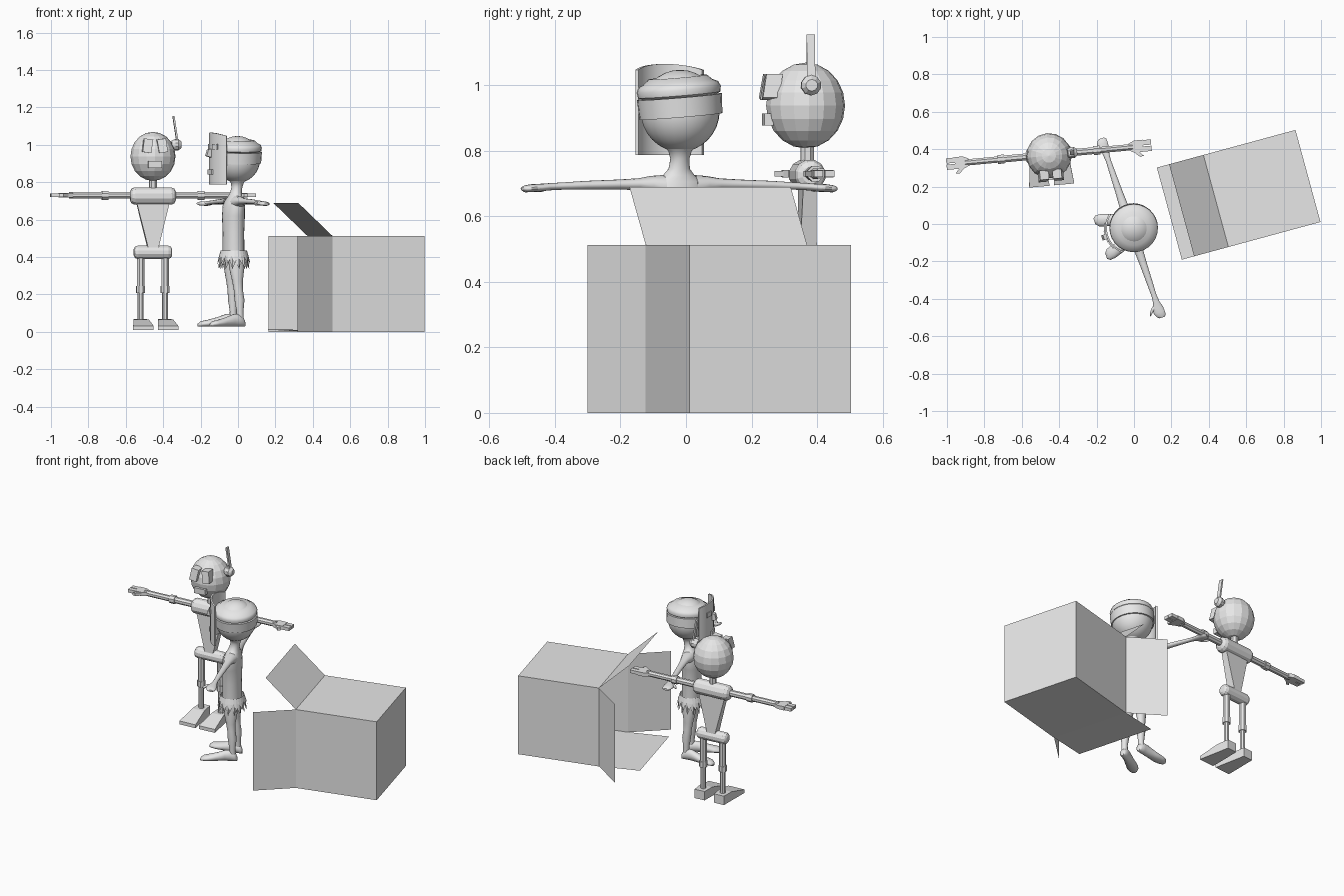
import bpy, bmesh, math
from mathutils import Matrix, Vector

if "Cube" in bpy.data.objects:
    bpy.data.objects.remove(bpy.data.objects["Cube"])

grey = bpy.data.materials.new("plain_grey")
grey.diffuse_color = (0.8, 0.8, 0.8, 1)
grey.use_nodes = True
grey.node_tree.nodes["Principled BSDF"].inputs["Base Color"].default_value = grey.diffuse_color
frame = Matrix()          # placement of the group being built


def finish(name, bm, smooth=False, local=Matrix(), closed=True):
    if closed:
        bmesh.ops.recalc_face_normals(bm, faces=bm.faces[:])
    bm.transform(frame @ local)
    me = bpy.data.meshes.new(name)
    bm.to_mesh(me)
    bm.free()
    me.materials.append(grey)
    if smooth:
        for p in me.polygons:
            p.use_smooth = True
        me.set_sharp_from_angle(angle=math.radians(50))
    ob = bpy.data.objects.new(name, me)
    bpy.context.collection.objects.link(ob)
    return ob


def loft(name, axis, sections, seg=16, smooth=False, local=Matrix()):
    """Elliptical rings (t, a, b, ra, rb) joined along an axis, capped."""
    bm = bmesh.new()
    rings = []
    for t, a, b, ra, rb in sections:
        ring = []
        for i in range(seg):
            w = 2 * math.pi * (i + 0.5) / seg
            u, v = a + ra * math.cos(w), b + rb * math.sin(w)
            ring.append(bm.verts.new({'x': (t, u, v), 'y': (u, t, v), 'z': (u, v, t)}[axis]))
        rings.append(ring)
    for r, q in zip(rings, rings[1:]):
        for i in range(seg):
            j = (i + 1) % seg
            bm.faces.new((r[i], r[j], q[j], q[i]))
    bm.faces.new(rings[0])
    bm.faces.new(rings[-1])
    return finish(name, bm, smooth, local)


def hull(name, pts, local=Matrix()):
    bm = bmesh.new()
    for p in pts:
        bm.verts.new(p)
    bmesh.ops.convex_hull(bm, input=bm.verts[:])
    bmesh.ops.dissolve_limit(bm, angle_limit=0.01, verts=bm.verts[:], edges=bm.edges[:])
    return finish(name, bm, local=local)


def box(name, c, h, local=Matrix()):
    return hull(name, [(c[0] + i * h[0], c[1] + j * h[1], c[2] + k * h[2])
                       for i in (-1, 1) for j in (-1, 1) for k in (-1, 1)], local)


def ball(name, c, r, seg, rings, smooth):
    bm = bmesh.new()
    bmesh.ops.create_uvsphere(bm, u_segments=seg, v_segments=rings, radius=1)
    return finish(name, bm, smooth, Matrix.Translation(c) @ Matrix.Diagonal((*r, 1)))


def panels(name, quads):
    bm = bmesh.new()
    for q in quads:
        bm.faces.new([bm.verts.new(p) for p in q])
    bmesh.ops.remove_doubles(bm, verts=bm.verts[:], dist=1e-5)
    return finish(name, bm, closed=False)


def capsule(name, z, half, r):
    loft(name, 'x', [(s * half * k, 0, z, r * f, r * f) for s, k, f in
                     ((-1, 1, .55), (-1, .93, .85), (-1, .8, 1), (1, .8, 1), (1, .93, .85), (1, 1, .55))], 12)


def place(x, y, deg):
    return Matrix.Translation((x, y, 0)) @ Matrix.Rotation(math.radians(deg), 4, 'Z')


# ---------------- open carton lying on its side ----------------
frame = place(0.684, 0.19, 15.2)
H, T, L = 0.255, 0.513, 0.258
panels("carton", [
    ((-H, -H, 0), (-H, H, 0), (H, H, 0), (H, -H, 0)),
    ((-H, -H, T), (H, -H, T), (H, H, T), (-H, H, T)),
    ((-H, -H, 0), (H, -H, 0), (H, -H, T), (-H, -H, T)),
    ((H, H, 0), (-H, H, 0), (-H, H, T), (H, H, T)),
    ((H, -H, 0), (H, H, 0), (H, H, T), (H, -H, T))])
panels("top_flap", [((-H, -H, T), (-H, H, T), (-H - .19, H, T + .177), (-H - .19, -H, T + .177))])
panels("bottom_flap", [((-H, -H, 0.001), (-H - L, -H, .013), (-H - L, H, .013), (-H, H, 0.001))])
for name, y, deg, ln in (("front_flap", -H, 208.3, L), ("back_flap", H, 132.5, 0.245)):
    w = math.radians(deg)
    ex, ey = -H + ln * math.cos(w), y + ln * math.sin(w)
    panels(name, [((-H, y, 0), (ex, ey, 0), (ex, ey, T), (-H, y, T))])

# ---------------- robot figure ----------------
frame = place(-0.455, 0.37, 5.3)
ball("robot_head", (0, -.005, .938), (.121, .121, .131), 16, 10, False)
loft("robot_neck", 'z', [(.75, 0, 0, .022, .022), (.84, 0, 0, .022, .022)], 8)
capsule("robot_shoulders", .726, .122, .048)
hull("robot_torso", [(s * w, d * e, z) for s in (-1, 1) for e in (-1, 1)
                     for w, d, z in ((.088, .02, .69), (.028, .027, .45))])
capsule("robot_hips", .425, .102, .037)
box("robot_mouth", (0, -.121, .895), (.037, .014, .018))
# ear knob and antenna on one side
loft("robot_ear", 'x', [(.10, 0, 1.0, .022, .022), (.118, 0, 1.0, .031, .031),
                        (.135, 0, 1.0, .031, .031), (.152, 0, 1.0, .018, .018)], 10)
hull("robot_antenna", [(x + s * .005, e * .0125, z) for s in (-1, 1) for e in (-1, 1)
                       for x, z in ((.134, 1.0), (.110, 1.155))])
for s in (-1, 1):
    # goggle plates, wider at the outer top
    hull("robot_goggle", [(s * x, y + (.012 if z > 1 else 0), z)
                          for x, z in ((.010, 1.028), (.058, 1.034), (.068, .962), (.022, .955))
                          for y in (-.142, -.092)])
    # arm: upper rod, elbow, lower rod, flat hand
    for name, a, b, r, n in (("upper_arm", .11, .25, .020, 8), ("elbow", .24, .275, .026, 8),
                             ("lower_arm", .265, .45, .018, 8)):
        loft("robot_" + name, 'x', [(s * a, 0, .73, r, r), (s * b, 0, .73, r, r)], n)
    hull("robot_palm", [(s * x, y, .73 + e * .012) for e in (-1, 1)
                        for x, y in ((.43, -.018), (.43, .02), (.46, .034), (.505, .034), (.505, -.03), (.46, -.032))])
    for y in (-.016, .018):
        box("robot_finger", (s * .525, y, .73), (.025, .014, .010))
    hull("robot_thumb", [(s * x, y, .73 + e * .009) for e in (-1, 1)
                         for x, y in ((.45, -.025), (.48, -.025), (.505, -.052), (.485, -.056))])
    # leg: upper rod, knee, lower rod, wedge foot
    for name, a, b, r in (("upper_leg", .40, .225, .021), ("knee", .245, .208, .025), ("lower_leg", .22, .05, .017)):
        loft("robot_" + name, 'z', [(a, s * .066, 0, r, r), (b, s * .066, 0, r, r)], 8)
    hull("robot_foot", [(s * (.066 + k * w), y, z) for k in (-1, 1)
                        for y, w, z in ((.045, .034, .01), (.045, .034, .068), (-.035, .04, .066),
                                        (-.165, .055, .01), (-.165, .055, .032))])

# ---------------- masked figure ----------------
frame = place(-0.015, -0.022, -71.3)
loft("body", 'z', [(.385, 0, -.008, .068, .056), (.44, 0, -.01, .07, .057), (.53, 0, -.01, .069, .056),
                   (.62, 0, -.01, .078, .059), (.675, 0, -.008, .09, .055), (.705, 0, -.004, .082, .045),
                   (.725, 0, 0, .05, .036), (.745, 0, .004, .033, .031), (.775, 0, .01, .029, .029),
                   (.80, 0, .012, .036, .036), (.82, 0, .012, .06, .06)], 24, True)
ball("head", (0, .013, .922), (.121, .121, .125), 24, 16, True)
tilt = Matrix.Translation((0, .013, .935)) @ Matrix.Rotation(math.radians(5), 4, 'Y')
loft("head_band", 'z', [(-.03, 0, 0, .127, .127), (.03, 0, 0, .13, .13)], 28, True, tilt)
loft("hair_roll", 'z', [(.03, 0, 0, .115, .115), (.036, 0, 0, .126, .126), (.053, 0, 0, .129, .129),
                        (.068, 0, 0, .122, .122), (.076, 0, 0, .105, .105), (.09, 0, 0, .09, .09)], 28, True, tilt)

# grass skirt: two layers of pointed leaves
for layer, (r0, r1, low, turn) in enumerate(((.074, .092, .335, 0), (.077, .099, .362, .15))):
    bm = bmesh.new()
    n = 28
    top, mid, tip = [], [], []
    for i in range(n):
        w = 2 * math.pi * i / n + turn
        c, s = math.cos(w), math.sin(w) * .9
        jag = (i % 2) * (.04 + .008 * (i % 3))
        top.append(bm.verts.new((r0 * c, r0 * s - .008, .435)))
        mid.append(bm.verts.new(((r0 + .01) * c, (r0 + .01) * s - .008, .405)))
        rr = r1 - jag * .3
        tip.append(bm.verts.new((rr * c, rr * s - .008, low + jag)))
    for i in range(n):
        j = (i + 1) % n
        bm.faces.new((top[i], top[j], mid[j], mid[i]))
        bm.faces.new((mid[i], mid[j], tip[j], tip[i]))
    finish("grass_skirt", bm)

# curved face mask with nose, eyes and mouth
bm = bmesh.new()
N, R = 14, .14
prev = None
for i in range(N + 1):
    k = 2 * i / N - 1
    w = math.radians(52) * k
    z1 = 1.065 - .018 * k * k
    x, y = math.sin(w), -math.cos(w)
    cur = [bm.verts.new((r * x, r * y, z)) for r, z in ((R, .787), (R, z1), (R - .01, z1), (R - .01, .787))]
    if prev:
        for a in range(4):
            b = (a + 1) % 4
            bm.faces.new((prev[a], prev[b], cur[b], cur[a]))
    if i in (0, N):
        bm.faces.new(cur)
    prev = cur
finish("face_mask", bm, True)
hull("mask_nose", [(s * .014, y, z) for s in (-1, 1)
                   for y, z in ((-.13, .98), (-.155, .975), (-.165, .94), (-.13, .93))])
box("mask_mouth", (0, -.138, .855), (.032, .007, .014))
for s in (-1, 1):
    turn = Matrix.Rotation(math.radians(s * 22), 4, 'Z')
    box("mask_eye", (0, -.139, .99), (.02, .006, .015), turn)
    # arms held out, thumbs forward
    loft("arm", 'x', [(s * x, y, z, a, b) for x, y, z, a, b in (
        (.05, -.004, .69, .042, .036), (.09, -.003, .697, .034, .026), (.13, 0, .698, .024, .018),
        (.20, 0, .697, .020, .015), (.30, 0, .695, .017, .013), (.38, 0, .692, .014, .011),
        (.42, 0, .69, .018, .011), (.45, -.003, .687, .030, .012), (.475, -.002, .686, .031, .012),
        (.495, .002, .684, .026, .011), (.506, .004, .684, .014, .006))], 14, True)
    loft("thumb", 'y', [(y, s * x, .686, a, a * .9) for y, x, a in (
        (-.01, .438, .013), (-.035, .452, .012), (-.048, .468, .010), (-.055, .476, .004))], 10, True)
    # legs and outward-turned feet
    loft("leg", 'z', [(z, s * x, y, a, b) for z, x, y, a, b in (
        (.42, .036, -.008, .034, .047), (.34, .044, -.006, .034, .042), (.27, .05, -.004, .025, .029),
        (.225, .052, 0, .023, .025), (.17, .054, .006, .025, .027), (.11, .056, .008, .018, .019),
        (.05, .057, .008, .019, .02))], 14, True)
    loft("foot", 'y', [(y, s * x, .027 + h, a, h) for y, x, a, h in (
        (.036, .055, .010, .014), (.026, .056, .021, .025), (0, .059, .025, .034), (-.03, .064, .026, .034),
        (-.08, .076, .031, .025), (-.13, .088, .036, .018), (-.16, .095, .031, .015),
        (-.175, .098, .016, .009))], 16, True)
